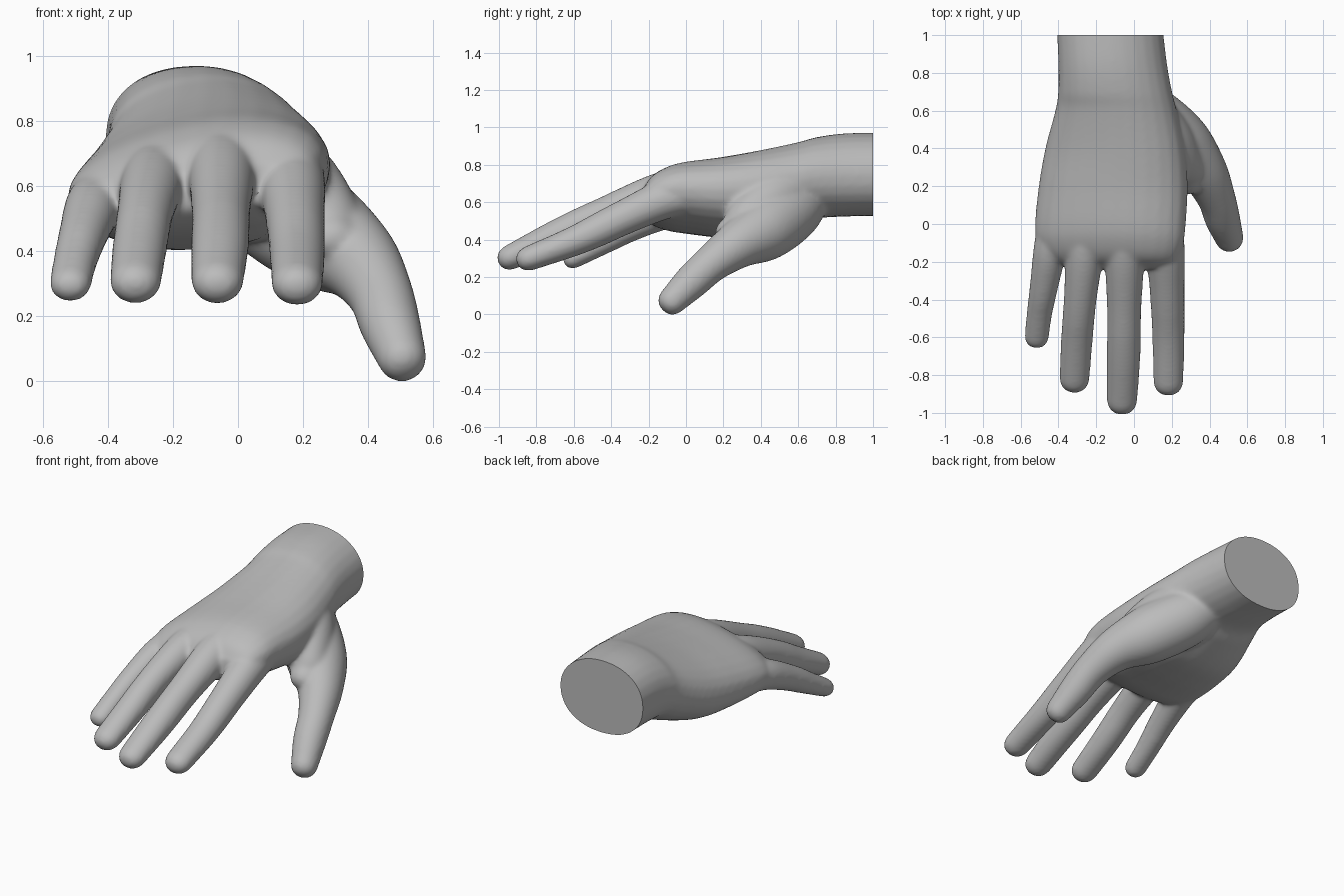
import bpy, bmesh, math
from mathutils import Vector

if "Cube" in bpy.data.objects:
    bpy.data.objects.remove(bpy.data.objects["Cube"])

skin = bpy.data.materials.new("plain grey")
skin.diffuse_color = (0.5, 0.5, 0.5, 1)
skin.use_nodes = True
skin.node_tree.nodes["Principled BSDF"].inputs["Base Color"].default_value = skin.diffuse_color
SIDES = 28
bm = bmesh.new()


def loft(rings):
    """Skin a list of point rings and close both ends."""
    loops = [[bm.verts.new(p) for p in ring] for ring in rings]
    for a, b in zip(loops, loops[1:]):
        for i in range(SIDES):
            j = (i + 1) % SIDES
            bm.faces.new((a[i], a[j], b[j], b[i]))
    bm.faces.new(loops[0][::-1])
    bm.faces.new(loops[-1])


def spline(points, steps=6):
    """Catmull-Rom through rows of any width."""
    rows = [Vector(p) for p in points]
    rows = [2 * rows[0] - rows[1]] + rows + [2 * rows[-1] - rows[-2]]
    out = []
    for k in range(1, len(rows) - 2):
        a, b, c, d = rows[k - 1:k + 3]
        for s in range(steps):
            t = s / steps
            out.append(0.5 * (2 * b + (c - a) * t + (2 * a - 5 * b + 4 * c - d) * t * t
                              + (3 * b - a - 3 * c + d) * t ** 3))
    return out + [rows[-2]]


def digit(points, flatten=0.16):
    """Round tube along (x, y, z, radius) rows, flatter towards a domed tip."""
    path = spline(points)
    rings = []

    def ring(centre, direction, r, flat):
        side = direction.cross(Vector((0, 0, 1))).normalized()
        up = side.cross(direction).normalized() * flat
        angles = [2 * math.pi * i / SIDES for i in range(SIDES)]
        rings.append([centre + r * (math.cos(a) * side + math.sin(a) * up) for a in angles])

    for k, p in enumerate(path):
        q, o = path[min(k + 1, len(path) - 1)], path[max(k - 1, 0)]
        direction = (q.xyz - o.xyz).normalized()
        flat = 1 - flatten * max(0, k / (len(path) - 1) - 0.7) / 0.3
        ring(p.xyz, direction, p.w, flat)
    for k in range(1, 7):
        a = math.radians(14 * k)
        ring(p.xyz + direction * p.w * math.sin(a), direction, p.w * math.cos(a) ** 0.8, flat)
    loft(rings)


# Wrist and palm: (y, centre x, half width), (top z, bottom z, sideways tilt of the back)
sections = [
    ((1.06, -.13, .28), (.971, .528, 0)), ((.85, -.113, .288), (.968, .523, 0)),
    ((.7, -.10, .302), (.948, .512, .03)), ((.6, -.095, .322), (.92, .468, .08)),
    ((.4, -.10, .37), (.873, .41, .14)), ((.2, -.11, .395), (.834, .412, .16)),
    ((0, -.125, .40), (.802, .437, .19)), ((-.1, -.125, .388), (.772, .455, .2)),
    ((-.18, -.11, .345), (.725, .485, .2)), ((-.235, -.06, .27), (.655, .53, .16))]
palm = []
for u, v in zip(spline([s[0] for s in sections]), spline([s[1] for s in sections])):
    mid, half = (v.x + v.y) / 2, (v.x - v.y) / 2
    ring = []
    for i in range(SIDES):
        a = 2 * math.pi * i / SIDES
        c, s = math.cos(a), math.sin(a)
        power = 1.0 if c > 0 and s > 0 else 0.9
        dx = u.z * math.copysign(abs(c) ** power, c)
        dz = half * math.copysign(abs(s) ** power, s)
        ring.append(Vector((u.y + dx, u.x, mid + dz + v.z * dx * (0.75 + 0.25 * s))))
    palm.append(ring)
loft(palm)

# Little, ring, middle and index fingers
digit([(-.39, .14, .57, .07), (-.42, 0, .56, .088), (-.445, -.14, .535, .088),
       (-.475, -.32, .455, .076), (-.50, -.47, .372, .068), (-.515, -.595, .303, .065)])
digit([(-.23, .14, .65, .08), (-.245, 0, .645, .098), (-.262, -.16, .612, .1),
       (-.285, -.40, .52, .087), (-.303, -.62, .405, .084), (-.315, -.815, .31, .08)])
digit([(-.05, .14, .69, .08), (-.05, 0, .68, .105), (-.05, -.16, .645, .106),
       (-.052, -.45, .53, .091), (-.055, -.70, .418, .089), (-.063, -.93, .31, .081)])
digit([(.13, .14, .65, .08), (.15, 0, .64, .105), (.165, -.14, .605, .104),
       (.175, -.34, .515, .093), (.182, -.58, .4, .086), (.182, -.83, .303, .08)])

# Thumb with its base muscle
digit([(-.02, .66, .65, .13), (.09, .56, .56, .17), (.245, .42, .455, .17),
       (.365, .28, .375, .13), (.435, .14, .275, .102), (.468, .03, .175, .094),
       (.503, -.07, .077, .077)], 0)

# Web of flesh between thumb and back of the hand
digit([(-.02, .68, .72, .14), (.07, .56, .665, .155), (.17, .43, .585, .155),
       (.26, .31, .50, .12), (.29, .24, .45, .085)])

bmesh.ops.recalc_face_normals(bm, faces=bm.faces)
mesh = bpy.data.meshes.new("hand")
bm.to_mesh(mesh)
bm.free()
hand = bpy.data.objects.new("hand", mesh)
bpy.context.collection.objects.link(hand)
bpy.context.view_layer.objects.active = hand
hand.select_set(True)

# Fuse the parts into one soft skin
fuse = hand.modifiers.new("fuse", 'REMESH')
fuse.mode = 'VOXEL'
fuse.voxel_size = 0.011
soften = hand.modifiers.new("soften", 'SMOOTH')
soften.factor = 0.5
soften.iterations = 16
for name in ("fuse", "soften"):
    bpy.ops.object.modifier_apply(modifier=name)

# Flat cut at the wrist
bm = bmesh.new()
bm.from_mesh(hand.data)
cut = bmesh.ops.bisect_plane(bm, geom=bm.verts[:] + bm.edges[:] + bm.faces[:],
                             plane_co=(0, 1, 0), plane_no=(0, 1, 0), clear_outer=True)
rim = [e for e in cut["geom_cut"] if isinstance(e, bmesh.types.BMEdge)]
bmesh.ops.contextual_create(bm, geom=rim)
bmesh.ops.recalc_face_normals(bm, faces=bm.faces)
bm.to_mesh(hand.data)
bm.free()
hand.data.materials.clear()
hand.data.materials.append(skin)
bpy.ops.object.shade_smooth_by_angle(angle=math.radians(50))
